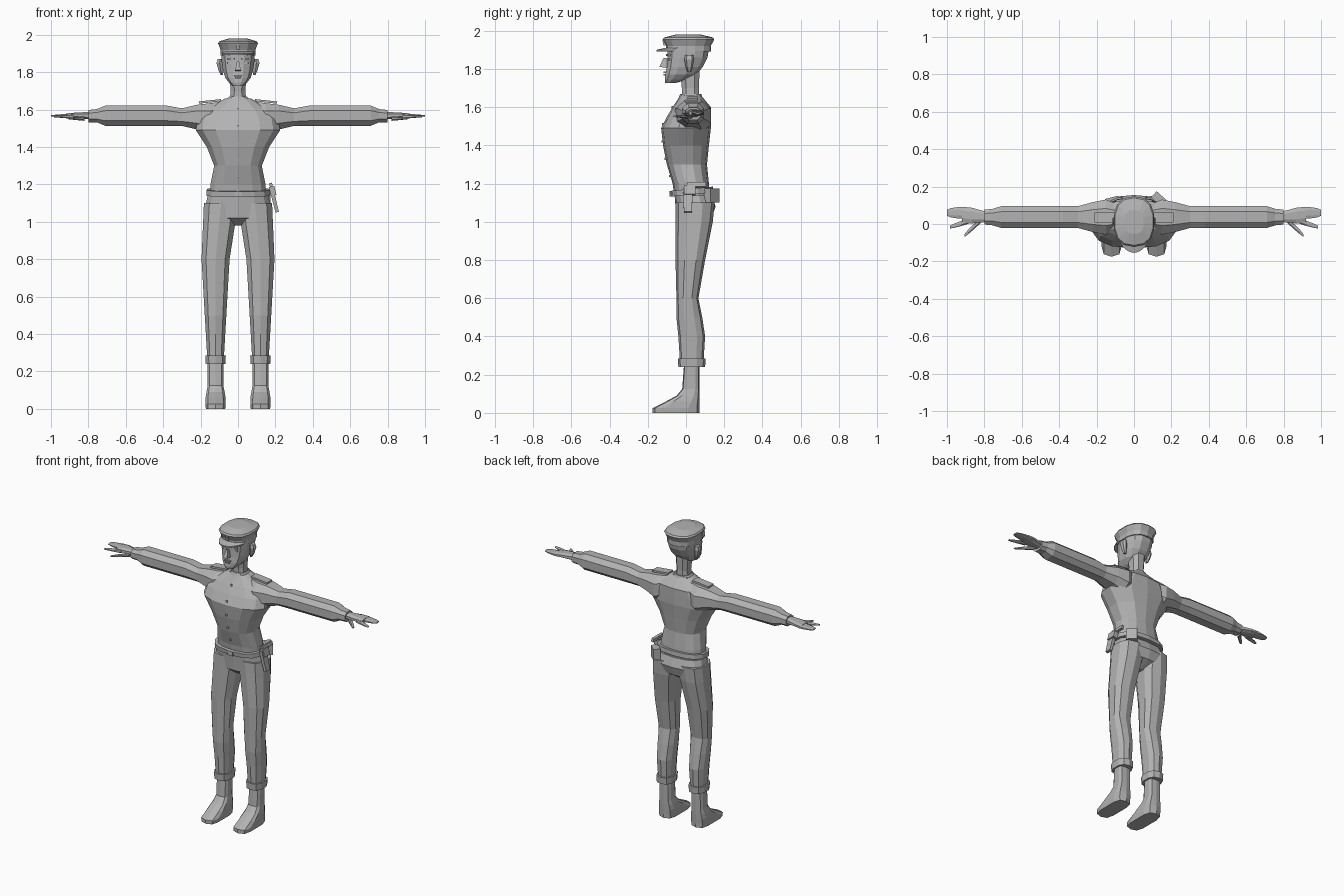
import bpy
import math
from mathutils import Vector, Euler

cube = bpy.data.objects.get("Cube")
if cube:
    bpy.data.objects.remove(cube, do_unlink=True)

grey = bpy.data.materials.new("plain grey")
grey.use_nodes = True
grey.diffuse_color = (.45, .45, .45, 1)
shader = grey.node_tree.nodes["Principled BSDF"]
shader.inputs["Base Color"].default_value = grey.diffuse_color


def make(name, verts, faces, mirror=False):
    mesh = bpy.data.meshes.new(name)
    mesh.from_pydata(verts, [], faces)
    mesh.materials.append(grey)
    obj = bpy.data.objects.new(name, mesh)
    bpy.context.collection.objects.link(obj)
    if mirror:
        obj.modifiers.new("mirror", "MIRROR").use_mirror_merge = False
    return obj


def signed_power(value, power):
    return math.copysign(abs(value) ** power, value)


def ring_faces(count, sides):
    """Quads joining successive rings of vertices, plus both end caps."""
    faces = []
    for ring in range(count - 1):
        low, high = ring * sides, (ring + 1) * sides
        for i in range(sides):
            j = (i + 1) % sides
            faces.append((low + i, low + j, high + j, high + i))
    faces.append(tuple(reversed(range(sides))))
    faces.append(tuple(range(high, high + sides)))
    return faces


def loft(name, rows, along="z", sides=10, power=.8, mirror=False):
    """Skin rows of (position, low and high first axis, low and high second)."""
    verts = []
    for position, a_low, a_high, b_low, b_high in rows:
        for i in range(sides):
            angle = math.tau * (i + .5) / sides
            u = signed_power(math.cos(angle), power)
            v = signed_power(math.sin(angle), power)
            a = (a_low + a_high + (a_high - a_low) * u) / 2
            b = (b_low + b_high + (b_high - b_low) * v) / 2
            verts.append((a, b, position) if along == "z" else (position, a, b))
    return make(name, verts, ring_faces(len(rows), sides), mirror)


def centred(rows):
    """Turn (height, half width, front, back) into symmetric rows."""
    return [(z, -half, half, front, back) for z, half, front, back in rows]


def section(rows, z, grow=0):
    """Cross-section of lofted rows at a height, optionally enlarged."""
    for low, high in zip(rows, rows[1:]):
        if low[0] <= z <= high[0]:
            t = (z - low[0]) / (high[0] - low[0])
            left, right, front, back = [p + (q - p) * t for p, q in zip(low, high)][1:]
            return (z, left - grow, right + grow, front - grow, back + grow)


def box(name, centre, size, tilt=(0, 0, 0), mirror=False, taper=1):
    turn = Euler([math.radians(angle) for angle in tilt]).to_matrix()
    verts = []
    for z, scale in ((-.5, 1), (.5, taper)):
        for x, y in ((-.5, -.5), (.5, -.5), (.5, .5), (-.5, .5)):
            corner = Vector((x * scale, y * scale, z)) * Vector(size)
            verts.append(turn @ corner + Vector(centre))
    return make(name, verts, ring_faces(2, 4), mirror)


# Torso, hips and belt
torso = centred([
    (1.13, .155, -.06, .125), (1.2, .15, -.07, .12), (1.3, .13, -.1, .11),
    (1.4, .17, -.12, .12), (1.49, .23, -.13, .13), (1.55, .22, -.1, .13),
    (1.6, .18, -.07, .13), (1.66, .07, -.03, .08)])
loft("torso", torso, sides=14)
loft("hips", centred([(.98, .06, 0, .07), (1.02, .17, -.05, .135),
                      (1.08, .18, -.055, .155), (1.14, .165, -.06, .135)]), sides=14)
belt = loft("belt", [section(torso, z, .018) for z in (1.14, 1.17)], sides=14)
for vertex in belt.data.vertices:
    vertex.co.z += vertex.co.y / 10
box("belt_buckle", (0, -.08, 1.147), (.04, .012, .03))

# Shirt buttons follow the chest
for i in range(5):
    z = 1.24 + i * .09
    box("shirt_button", (0, section(torso, z)[3], z), (.012, .012, .012))

# Trouser legs widen and lean inward with height
leg = []
for z, front, back in ((.24, -.03, .09), (.4, -.04, .1), (.5, -.05, .085),
                       (.6, -.05, .065), (.8, -.055, .1), (1, -.055, .14),
                       (1.1, -.055, .15)):
    middle = .12 - max(0, z - .8) / 10
    half = .03 + .06 * z
    leg.append((z, middle - half, middle + half, front, back))
loft("trouser_leg", leg, mirror=True)
loft("trouser_cuff", [section(leg, z, .01) for z in (.24, .285)], mirror=True)

# Shoes slope from toe to ankle
shoe = []
for z, half, front in ((0, .053, -.175), (.025, .056, -.175), (.06, .055, -.105),
                       (.09, .05, -.05), (.125, .043, -.02), (.26, .043, -.01)):
    shoe.append((z, .12 - half, .12 + half, front, .07))
loft("shoe", shoe, power=.55, mirror=True)

# Arms with padded sleeves
sleeve = []
for x, half, bottom, top in ((.06, .06, 1.5, 1.65), (.15, .1, 1.46, 1.64),
                             (.22, .085, 1.49, 1.63), (.3, .062, 1.51, 1.61),
                             (.38, .062, 1.51, 1.625), (.71, .062, 1.51, 1.625),
                             (.755, .047, 1.53, 1.605), (.8, .042, 1.53, 1.6)):
    sleeve.append((x, .037 - half, .037 + half, bottom, top))
loft("sleeve", sleeve, along="x", sides=8, mirror=True)

# Hands
loft("palm", [(.78, .01, .065, 1.545, 1.59), (.87, 0, .09, 1.555, 1.585),
              (.92, .01, .095, 1.555, 1.58)], along="x", sides=8, mirror=True)


def finger(name, start, end, height, radius):
    rows = []
    for t in (0, .4, .8, 1):
        x, y = Vector(start).lerp(end, t)
        wide = radius * (1 - t ** 4 / 2)
        thick = .013 - t * .009
        rows.append((x, y - wide, y + wide, height - thick, height + thick))
    loft(name, rows, along="x", sides=8, mirror=True)


finger("joined_fingers", (.9, .06), (1, .06), 1.567, .033)
finger("index_finger", (.88, .017), (.985, -.017), 1.563, .015)
finger("thumb", (.82, .02), (.905, -.06), 1.552, .016)

# Collar and shoulder straps
loft("collar", centred([(1.635, .08, -.045, .09), (1.67, .05, -.03, .08)]))
box("shoulder_strap", (.15, .035, 1.644), (.12, .055, .012), (0, 6, 0), mirror=True)

# Neck and head
loft("neck", centred([(1.62, .05, -.025, .075), (1.7, .042, -.025, .07),
                      (1.8, .05, -.035, .075)]), sides=8)
loft("head", centred([
    (1.727, .03, -.11, -.05), (1.745, .05, -.113, .01), (1.77, .07, -.11, .055),
    (1.81, .083, -.103, .09), (1.86, .09, -.1, .115), (1.91, .092, -.1, .125)]),
    sides=12)
box("nose", (0, -.112, 1.832), (.03, .048, .05), (-8, 0, 0), taper=.4)
for name, z, width in (("upper_lip", 1.782, .042), ("lower_lip", 1.77, .032)):
    box(name, (0, -.108, z), (width, .018, .008))
for name, z, depth in (("brow", 1.872, .02), ("eye", 1.85, .009)):
    box(name, (.038, -.091, z), (.04, depth, .01), (0, 0, 12), mirror=True)
loft("ear", [(z, .08, .08 + flare, .017 - flare * .7, .017 + flare * .7)
             for z, flare in ((1.785, .014), (1.81, .026), (1.85, .037), (1.872, .03))],
     sides=6, mirror=True)


# Peaked cap, built from one oval at several scales
def oval(z, scale):
    return (z, -.095 * scale, .095 * scale, .01 - .115 * scale, .01 + .12 * scale)


loft("cap_band", [oval(1.89, 1), oval(1.925, 1)], sides=14)
loft("cap_crown", [oval(1.92, 1), oval(1.955, 1.15), oval(1.965, 1.08),
                   oval(1.98, .55)], sides=14)
box("cap_badge", (0, -.115, 1.936), (.024, .014, .026), (18, 0, 0), taper=.6)

# Visor: a thin swept strip around the front of the band
verts = []
steps = 11
for i in range(steps):
    angle = math.radians(205 + 13 * i)
    for reach, z in ((.1, 1.904), (.154, 1.892), (.154, 1.9), (.1, 1.912)):
        verts.append((.095 * math.cos(angle), reach * math.sin(angle), z))
make("cap_visor", verts, ring_faces(steps, 4))

# Holstered sidearm and belt pouch on the left hip
lean = (0, -14, 0)
box("holster", (.194, .01, 1.115), (.018, .042, .13), lean, taper=1.2)
box("gun_slide", (.185, .02, 1.165), (.03, .06, .05), lean)
box("gun_grip", (.177, .055, 1.195), (.016, .1, .026), lean)
box("belt_pouch", (.132, .135, 1.138), (.07, .045, .072), (0, 0, -42))
